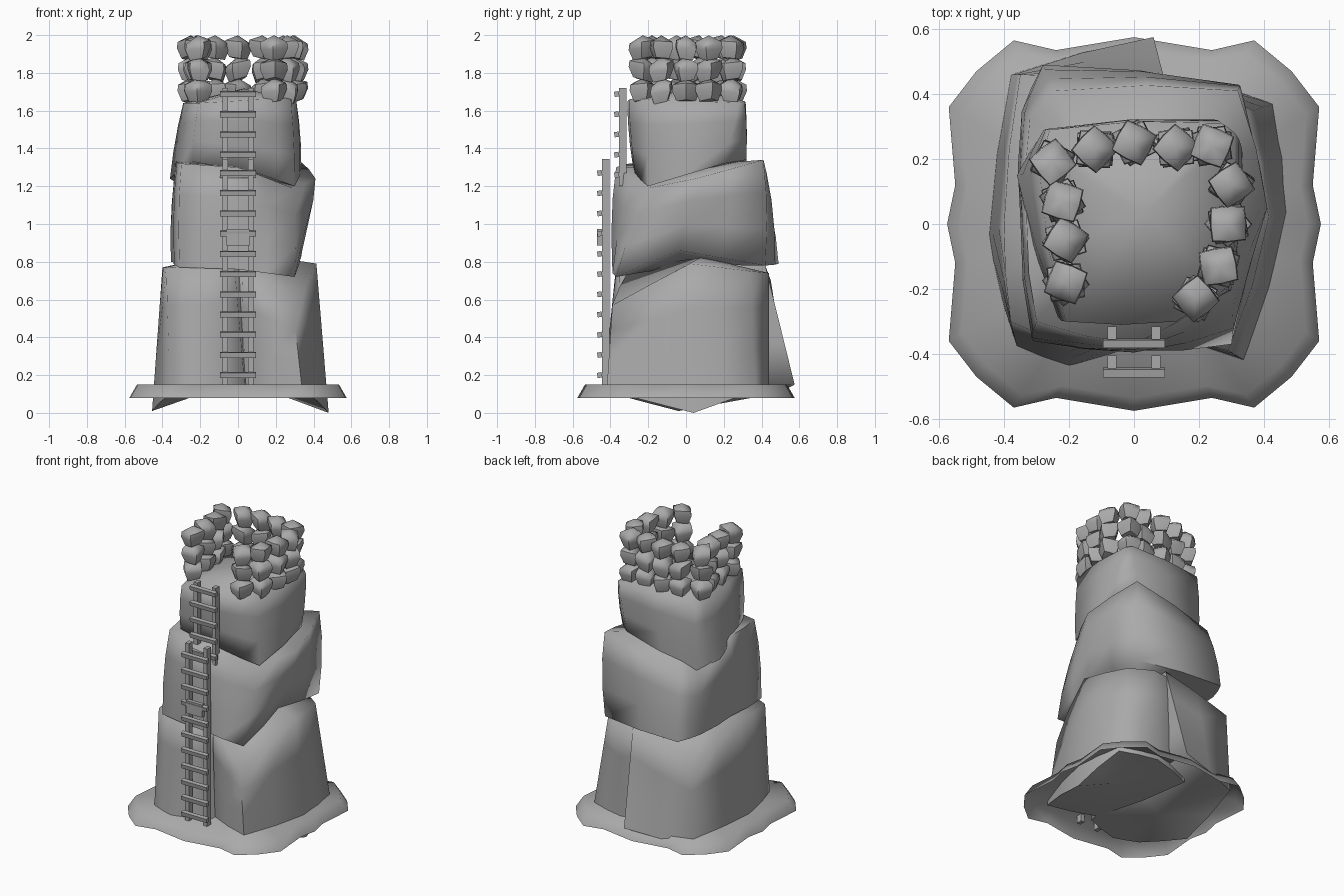
import bpy, bmesh, math, random
from mathutils import Vector

random.seed(4)
if "Cube" in bpy.data.objects:
    bpy.data.objects.remove(bpy.data.objects["Cube"])

stone = bpy.data.materials.new("stone_grey")
stone.use_nodes = True
GREY = (0.4, 0.4, 0.4, 1)
stone.diffuse_color = GREY
stone.node_tree.nodes["Principled BSDF"].inputs["Base Color"].default_value = GREY


def finish(name, bm, angle=0):
    bmesh.ops.recalc_face_normals(bm, faces=bm.faces)
    mesh = bpy.data.meshes.new(name)
    bm.to_mesh(mesh)
    bm.free()
    mesh.materials.append(stone)
    obj = bpy.data.objects.new(name, mesh)
    bpy.context.collection.objects.link(obj)
    if angle:
        bpy.ops.object.select_all(action="DESELECT")
        bpy.context.view_layer.objects.active = obj
        obj.select_set(True)
        bpy.ops.object.shade_smooth_by_angle(angle=math.radians(angle))
    return obj


def loft(bm, rings, bottom=True, peak=0.0):
    """Skin a stack of rings and close them with fans."""
    loops = [[bm.verts.new(p) for p in ring] for ring in rings]
    n = len(loops[0])
    for low, high in zip(loops, loops[1:]):
        for i in range(n):
            j = (i + 1) % n
            bm.faces.new((low[i], low[j], high[j], high[i]))
    caps = [(loops[-1], peak)] + ([(loops[0], 0.0)] if bottom else [])
    for loop, rise in caps:
        centre = sum((v.co for v in loop), Vector()) / n
        tip = bm.verts.new(centre + Vector((0, 0, rise)))
        for i in range(n):
            bm.faces.new((loop[i], loop[(i + 1) % n], tip))


def rounded(ring, bulge):
    """Add a midpoint to each side and push it outward."""
    ring = [Vector(p) for p in ring]
    out = []
    for a, b in zip(ring, ring[1:] + ring[:1]):
        side = b - a
        out += [a, (a + b) / 2 + Vector((side.y, -side.x, 0)) * bulge]
    return out


def boulder(name, low, high, bulge=0.03, swell=1.02, peak=0.03):
    low, high = rounded(low, bulge), rounded(high, bulge)
    centre = sum(low + high, Vector()) / (len(low) * 2)
    rings = [low]
    for t in (0.35, 0.7):
        ring = []
        for a, b in zip(low, high):
            p = a.lerp(b, t)
            ring.append(Vector((centre.x + (p.x - centre.x) * swell,
                                centre.y + (p.y - centre.y) * swell, p.z)))
        rings.append(ring)
    bm = bmesh.new()
    loft(bm, rings + [high], peak=peak)
    finish(name, bm, 85)


# Wavy ground skirt, hollow underneath
quarter = [(.575, 0), (.55, .12), (.57, .36), (.485, .47), (.37, .565), (.24, .535)]
half = quarter + [(0, .575)] + [(-x, y) for x, y in quarter[:0:-1]]
outline = half + [(-x, -y) for x, y in half]
bm = bmesh.new()
loft(bm, [[(x * s, y * s, z) for x, y in outline] for s, z in ((1, .08), (.93, .15))],
     bottom=False)
finish("ground_skirt", bm, 70)

# Bottom tier: two leaning boulders
boulder("left_base_boulder",
        [(-.36, -.38, .1), (-.2, -.44, .1), (.04, -.36, .1), (.06, .575, .15),
         (-.38, .46, .1), (-.455, -.04, .01)],
        [(-.38, -.3, .77), (-.2, -.37, .78), (-.02, -.35, .79), (.1, .42, .78),
         (-.35, .46, .62), (-.4, 0, .77)], bulge=.02, swell=1.0, peak=.06)
boulder("right_base_boulder",
        [(.04, -.3, .1), (.34, -.42, .12), (.48, .04, 0), (.43, .37, .12),
         (.18, .44, .12), (-.1, .36, .1)],
        [(.02, -.3, .76), (.29, -.39, .57), (.415, .02, .79), (.34, .34, .75),
         (.2, .44, .74), (-.1, .38, .74)], bulge=.03, swell=1.0, peak=.1)

# Middle and upper tiers
boulder("middle_boulder",
        [(-.31, -.36, .77), (0, -.39, .76), (.3, -.37, .72), (.33, -.04, .86),
         (.31, .42, .78), (-.28, .49, .79), (-.345, .34, .8), (-.345, 0, .8)],
        [(-.3, -.3, 1.32), (0, -.37, 1.3), (.29, -.2, 1.19), (.41, .05, 1.24),
         (.32, .41, 1.34), (-.24, .41, 1.2), (-.32, .33, 1.17), (-.33, 0, 1.33)],
        swell=1.03, peak=.05)
boulder("upper_boulder",
        [(-.24, -.27, 1.33), (.1, -.27, 1.27), (.3, -.2, 1.2), (.335, .2, 1.32),
         (.22, .32, 1.34), (-.28, .28, 1.19), (-.36, .15, 1.24)],
        [(-.21, -.3, 1.64), (.13, -.3, 1.66), (.28, -.2, 1.66), (.31, .28, 1.64),
         (.27, .31, 1.65), (-.26, .29, 1.64), (-.29, .15, 1.64)], peak=.07)

# Crown of stacked stones, open toward the front
spots = [(-.21, -.18), (-.21, -.05), (-.22, .07), (-.25, .19), (-.12, .23), (0, .25),
         (.13, .235), (.24, .24), (.3, .12), (.29, 0), (.26, -.13), (.19, -.23)]
for column, (x, y) in enumerate(spots):
    for level in range(3):
        bm = bmesh.new()
        base = 1.65 + level * .113
        turn = random.uniform(0, math.tau)
        tilt = random.uniform(.005, .02)
        rings = []
        for radius, height in ((.05, 0), (.074, .055), (.07, .088)):
            ring = []
            for k in range(4):
                a = turn + k * math.tau / 4
                ring.append((x + radius * math.cos(a), y + radius * math.sin(a),
                             base + height + tilt * math.cos(a - turn)))
            rings.append(rounded(ring, .04))
        loft(bm, rings, peak=.035)
        finish(f"crown_stone_{column + 1}_{level + 1}", bm, 50)


def box(name, centre, size):
    bm = bmesh.new()
    bmesh.ops.create_cube(bm, size=1)
    bmesh.ops.scale(bm, vec=size, verts=bm.verts)
    bmesh.ops.translate(bm, vec=centre, verts=bm.verts)
    return finish(name, bm)


def ladder(name, y, bottom, top, first, count):
    for side, x in (("left", .068), ("right", -.068)):
        box(f"{name}_{side}_rail", (x, y, (bottom + top) / 2), (.028, .04, top - bottom))
    for i in range(count):
        rung = box(f"{name}_rung_{i + 1}", (0, 0, 0), (.19, .025, .028))
        rung.location = (0, y - .032, first + i * .107)
        rung.rotation_euler.x = math.radians(10)


# Two ladders on the front, with a small plate
ladder("lower_ladder", -.425, .1, 1.345, .2, 11)
ladder("upper_ladder", -.335, 1.2, 1.72, 1.26, 5)
box("ladder_plate", (0, -.457, .93), (.12, .026, .085))
